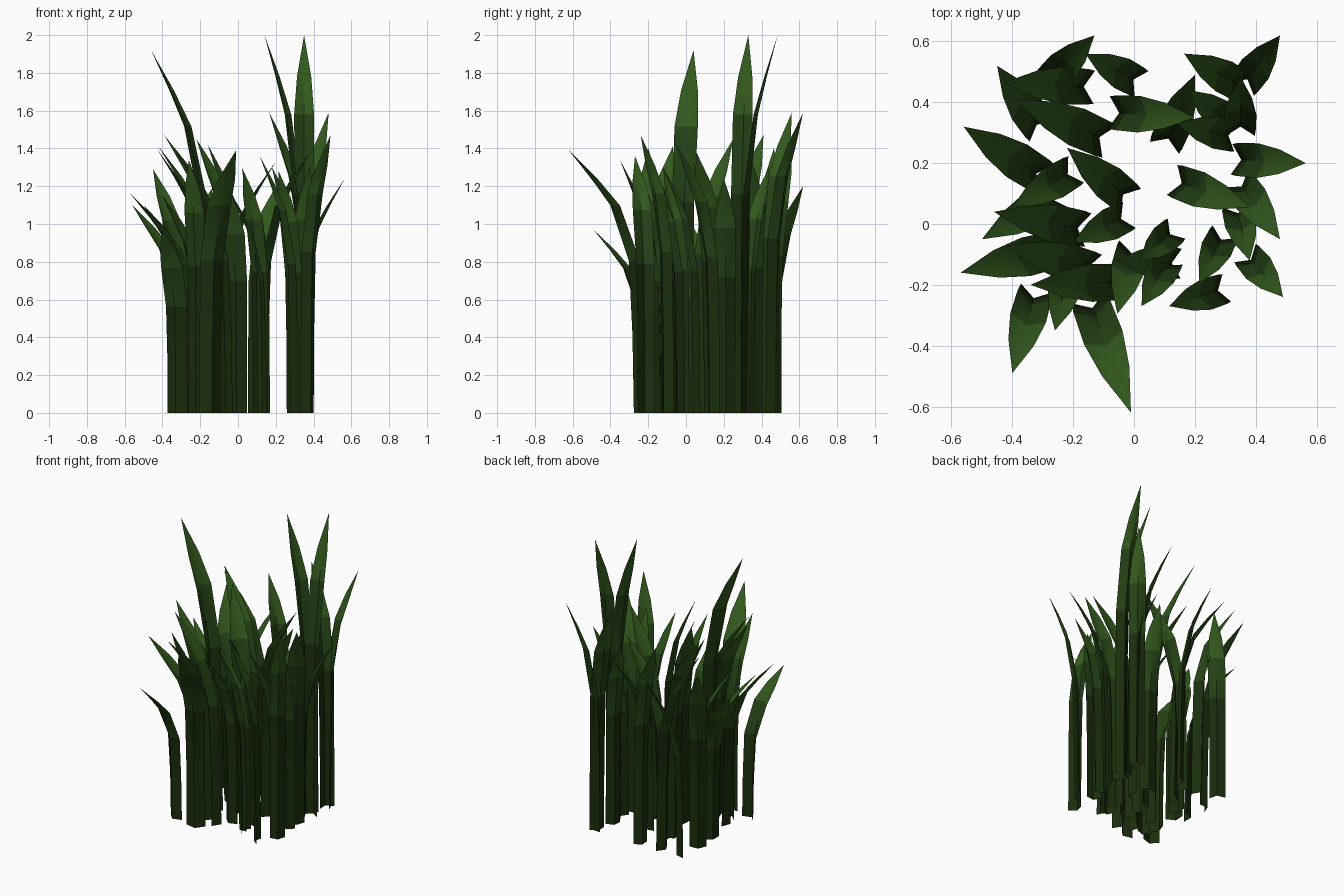
import bpy
from mathutils import Vector


def material(name, rgb):
    m = bpy.data.materials.new(name)
    m.diffuse_color = (*rgb, 1)
    return m


# Green gets lighter from the root to the tip
GREENS = [material("root_green", (0.011, 0.028, 0.004)),
          material("stem_green", (0.018, 0.055, 0.008)),
          material("tip_green", (0.032, 0.1, 0.012))]

# Blade profile: height fraction, lean fraction, width factor, fold depth, material
RINGS = [(0.0, 0.0, 1.0, 0.32, 0), (0.3, 0.02, 1.0, 0.32, 0),
         (0.58, 0.07, 1.06, 0.32, 1), (0.79, 0.35, 1.12, 0.24, 2),
         (0.89, 0.64, 0.8, 0.14, 2)]


def blade(verts, faces, mats, bx, by, tx, ty, h):
    """Folded blade: upright stem, then outward bends to a leaf-shaped point."""
    base, tip = Vector((bx, by, 0)), Vector((tx, ty, 0))
    reach = tip - base
    out = reach.normalized()
    side = Vector((-out.y, out.x, 0))
    w = min(0.12, 0.065 + 0.15 * reach.length)
    s = len(verts)
    for z, lean, k, fold, _ in RINGS:
        p = base + reach * lean + Vector((0, 0, z * h))
        verts += [p - side * w * k / 2, p + out * w * fold, p + side * w * k / 2]
    verts.append(tip + Vector((0, 0, h)))
    for i in range(len(RINGS) - 1):
        a = s + 3 * i
        faces += [(a, a + 1, a + 4, a + 3), (a + 1, a + 2, a + 5, a + 4)]
        mats += [RINGS[i][4]] * 2
    a = s + 3 * (len(RINGS) - 1)
    faces += [(a, a + 1, a + 3), (a + 1, a + 2, a + 3)]
    mats += [2, 2]


def clump(name, blades):
    verts, faces, mats = [], [], []
    for b in blades:
        blade(verts, faces, mats, *b)
    me = bpy.data.meshes.new(name)
    me.from_pydata(verts, [], faces)
    for m in GREENS:
        me.materials.append(m)
    me.polygons.foreach_set("material_index", mats)
    me.update()
    ob = bpy.data.objects.new(name, me)
    bpy.context.collection.objects.link(ob)
    # Smooth along each blade, crisp at the centre fold
    bpy.ops.object.select_all(action='DESELECT')
    ob.select_set(True)
    bpy.context.view_layer.objects.active = ob
    bpy.ops.object.shade_smooth_by_angle(angle=0.7)


# Each blade: root x, y, tip x, y, height
clump("back_left_grass", [
    (-.29, .46, -.13, .62, 1.2), (-.30, .30, -.45, .52, 1.29),
    (-.08, .27, -.39, .41, 1.47), (-.13, .45, -.43, .465, 1.4),
    (.025, .46, -.16, .56, 1.42), (-.083, .367, .2, .35, 1.33),
    (-.29, .147, -.56, .32, 1.1), (-.19, .18, -.40, .055, 1.15),
    (-.01, .075, -.22, .25, 1.45)])

clump("front_left_grass", [
    (-.15, -.02, -.46, .04, 1.92), (-.24, .10, -.50, -.05, 1.1),
    (-.24, -.08, -.57, -.16, 1.16), (-.015, .03, -.2, -.06, 1.05),
    (-.12, -.155, -.42, -.07, 1.41), (-.03, -.19, -.34, -.2, 1.4),
    (-.32, -.21, -.40, -.49, .97), (-.215, -.155, -.26, -.35, 1.34),
    (-.15, -.24, -.01, -.62, 1.39)])

clump("front_right_grass", [
    (0, -.065, -.055, -.295, 1.2), (.12, -.11, .025, -.27, 1.29),
    (.155, -.13, -.06, -.12, 1.2), (.14, -.015, .02, -.12, 1.3),
    (.305, -.21, .115, -.27, 1.36), (.30, -.025, .215, -.195, 1.28),
    (.365, -.095, .49, -.24, 1.47), (.335, .065, .38, -.12, 1.3)])

clump("back_right_grass", [
    (.335, .15, .48, -.05, 1.42), (.125, .145, .38, .055, 1.38),
    (.32, .213, .565, .2, 1.24), (.35, .29, .35, .485, 2.0),
    (.355, .45, .48, .62, 1.59), (.365, .445, .165, .56, 1.59),
    (.34, .285, .14, .33, 2.0), (.10, .25, .2, .49, 1.2),
    (.33, .32, .18, .44, 1.3)])
